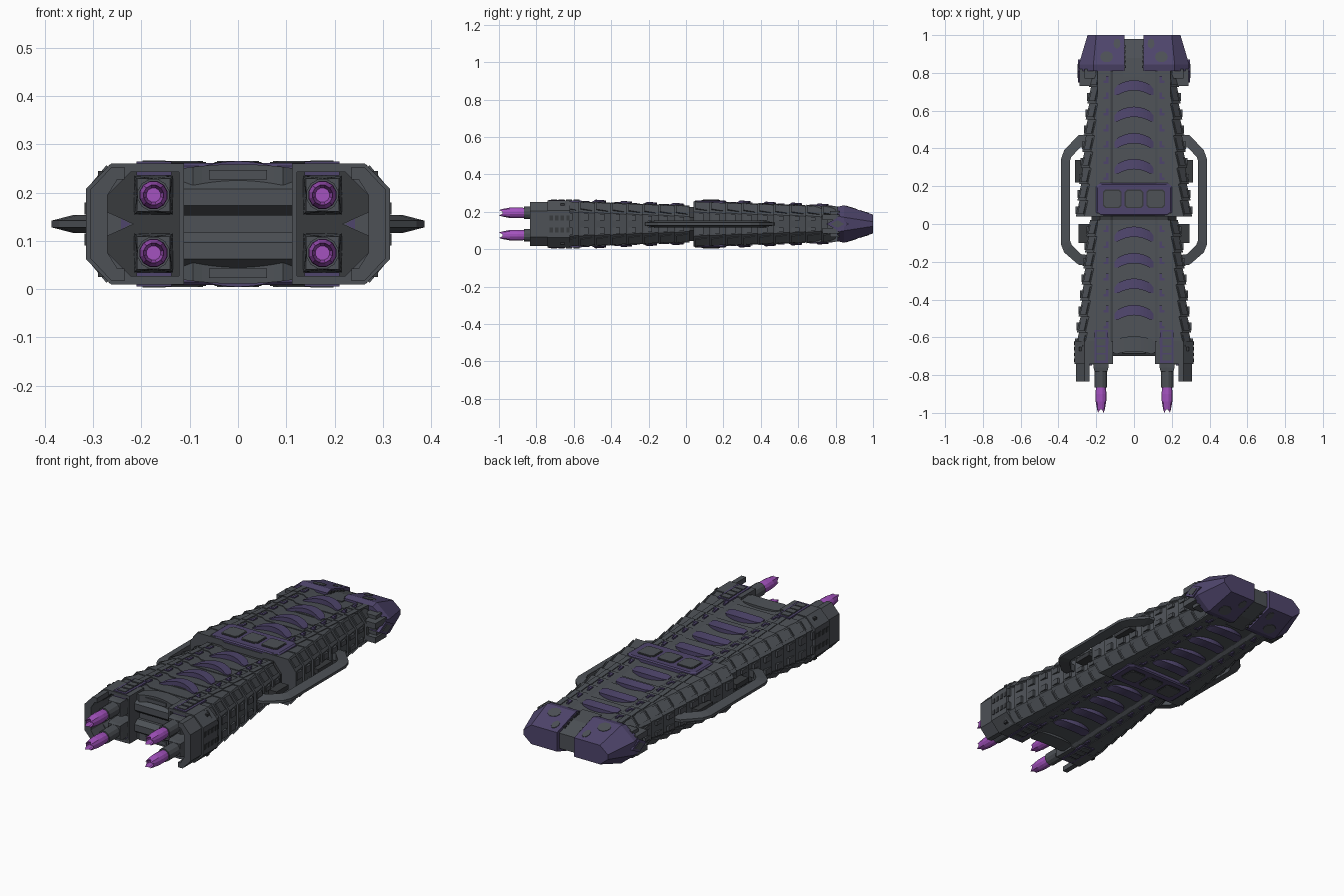
import bpy, bmesh, math

if "Cube" in bpy.data.objects:
    bpy.data.objects.remove(bpy.data.objects["Cube"])

MID = 0.135  # height of the horizontal symmetry plane; all parts are modelled around it


def material(name, rgb):
    m = bpy.data.materials.new(name)
    m.diffuse_color = (*rgb, 1)
    m.use_nodes = True
    m.node_tree.nodes["Principled BSDF"].inputs["Base Color"].default_value = m.diffuse_color
    return m


GREY = material("hull grey", (0.074, 0.082, 0.093))
DARK = material("dark recess grey", (0.040, 0.043, 0.048))
PURPLE = material("armour purple", (0.078, 0.060, 0.150))
GLOW = material("exhaust magenta", (0.37, 0.085, 0.52))


def loft(bm, loops, wrap=False):
    """Skin equal-length point loops; cap the ends, or wrap last to first."""
    vs = [[bm.verts.new(p) for p in lp] for lp in loops]
    n = len(vs[0])
    pairs = list(zip(vs, vs[1:])) + ([(vs[-1], vs[0])] if wrap else [])
    for a, b in pairs:
        for i in range(n):
            bm.faces.new((a[i], a[(i + 1) % n], b[(i + 1) % n], b[i]))
    if not wrap:
        bm.faces.new(vs[0])
        bm.faces.new(vs[-1][::-1])


def box(bm, x0, x1, y0, y1, z0, z1, z1b=None):
    """Box; z1 is the top at y0 and z1b the top at y1."""
    z1b = z1 if z1b is None else z1b
    loft(bm, [[(x0, y, z0), (x1, y, z0), (x1, y, t), (x0, y, t)] for y, t in ((y0, z1), (y1, z1b))])


def finish(bm, name, mat, mirror="xz"):
    bmesh.ops.recalc_face_normals(bm, faces=bm.faces)
    me = bpy.data.meshes.new(name)
    bm.to_mesh(me)
    bm.free()
    me.materials.append(mat)
    ob = bpy.data.objects.new(name, me)
    bpy.context.collection.objects.link(ob)
    ob.location.z = MID
    if mirror:
        mod = ob.modifiers.new("mirror", "MIRROR")
        mod.use_axis = ("x" in mirror, False, "z" in mirror)
        mod.use_mirror_merge = False
    return ob


def section(w, h, y):
    """Octagonal hull section with a shallow channel along the deck."""
    q = [(0.11, h - 0.01), (0.125, h), (w - 0.045, h), (w, h - 0.055)]
    right = q + [(x, -z) for x, z in q[::-1]]
    return [(x, y, z) for x, z in right + [(-x, z) for x, z in right[::-1]]]


# (rear y, front y, width range, height range) of the two tapering hull halves
SEGMENTS = {"rear": (0.81, 0.04, 0.222, 0.300, 0.092, 0.119),
            "front": (0.02, -0.66, 0.235, 0.303, 0.096, 0.121)}


def size(seg, y):
    y0, y1, w0, w1, h0, h1 = SEGMENTS[seg]
    t = (y0 - y) / (y0 - y1)
    return w0 + t * (w1 - w0), h0 + t * (h1 - h0)


# Hull halves: overlapping flared armour rings, with rails, notches and side plates
for seg, (ya, yb, *_) in SEGMENTS.items():
    rings, rails, notches, plates = (bmesh.new() for _ in range(4))
    N = 9 if seg == "rear" else 8
    d = (ya - yb) / N
    for i in range(N):
        a, b = ya - i * d, ya - (i + 1) * d
        (wa, ha), (wb, hb) = size(seg, a), size(seg, b)
        loft(rings, [section(wa - 0.003, ha - 0.002, a), section(wb + 0.008, hb + 0.002, b)])
        # rail blocks on the deck edge
        box(rails, 0.165, 0.192, b + 0.006, a, 0.05, hb + 0.005, ha + 0.002)
        # bracket notches beside the rail
        box(notches, 0.136, 0.162, b + 0.022, b + 0.034, 0.05, hb + 0.005)
        box(notches, 0.136, 0.147, b + 0.034, b + 0.058, 0.05, hb + 0.005)
        # plate on the sloping shoulder
        y0, y1 = b + 0.012, a - 0.012
        loops = []
        for y, k in ((y1, 0.001), (y0, 0.009)):
            w, h = size(seg, y)
            loops.append([(w - 0.038 + k, y, h - 0.008 + k), (w - 0.008 + k, y, h - 0.044 + k),
                          (w - 0.03, y, h - 0.06), (w - 0.06, y, h - 0.03)])
        loft(plates, loops)
        # upright plate on the side wall
        box(plates, 0.2, wb + 0.009, y0, y1 - 0.02, 0.018, hb - 0.062)
    finish(rings, seg + "_hull_rings", GREY, "")
    finish(rails, seg + "_deck_rails", GREY)
    finish(notches, seg + "_deck_notches", PURPLE)
    finish(plates, seg + "_shoulder_plates", GREY)

# Neck joining the halves
bm = bmesh.new()
loft(bm, [section(0.225, 0.09, 0.06), section(0.225, 0.09, 0.0)])
finish(bm, "hull_neck", DARK, "")


# Arched deck ribs: curved bands that bulge above the deck
def rib(bm, seg, yc, half, rise, reach=0.102, bow=0.034):
    loops = []
    for i in range(13):
        t = i / 6 - 1
        y, h = yc + bow * (1 - t * t), size(seg, yc)[1]
        hw = half * (0.6 if abs(t) == 1 else 1)
        z = h - 0.007 + rise * (1 - t * t)
        loops.append([(reach * t, y - hw, z + 0.002), (reach * t, y + hw, z - 0.002),
                      (reach * t, y + hw, h - 0.04), (reach * t, y - hw, h - 0.04)])
    loft(bm, loops)


bm = bmesh.new()
for seg, ys in (("rear", (0.70, 0.56, 0.42, 0.283)), ("front", (-0.075, -0.215, -0.35, -0.49))):
    for i, y in enumerate(ys):
        rib(bm, seg, y, 0.027, 0.019 if i < 3 else 0.0205)
finish(bm, "deck_ribs", PURPLE, "z")
bm = bmesh.new()
rib(bm, "front", -0.655, 0.04, 0.008, 0.112, 0.02)
finish(bm, "front_deck_lip", GREY, "z")

# Midship panel with three hatches
bm = bmesh.new()
loft(bm, [[(sx * a, 0.13 + sy * b, z) for sx, sy in ((-1, -.8), (-.9, -1), (.9, -1), (1, -.8), (1, .8), (.9, 1), (-.9, 1), (-1, .8))]
          for a, b, z in ((0.2, 0.086, 0.08), (0.2, 0.086, 0.12), (0.192, 0.08, 0.126))])
finish(bm, "midship_panel", PURPLE, "z")
for nm, r, top, mat in (("hatch_frames", 0.049, 0.128, DARK), ("hatches", 0.043, 0.131, GREY)):
    bm = bmesh.new()
    for cx in (-0.115, 0, 0.115):
        loft(bm, [[(cx + sx * r, 0.133 + sy * r, z) for sx, sy in
                   ((-1, -.75), (-.75, -1), (.75, -1), (1, -.75), (1, .75), (.75, 1), (-.75, 1), (-1, .75))]
                  for z in (0.122, top)])
    finish(bm, nm, mat, "z")

# Side grab loops: wide at the hull, thin at the outer edge
outer = [(0.24, .475), (0.295, .47), (0.37, .39), (0.386, .345), (0.386, -.11), (0.37, -.15), (0.295, -.215), (0.24, -.225)]
inner = [(0.24, .40), (0.285, .405), (0.332, .355), (0.34, .33), (0.34, -.085), (0.33, -.11), (0.28, -.16), (0.24, -.165)]
bm = bmesh.new()
loft(bm, [[(*o, 0.007), (*n, 0.019), (*n, -0.019), (*o, -0.007)] for o, n in zip(outer, inner)])
finish(bm, "side_loops", GREY, "x")
bm = bmesh.new()
box(bm, 0.25, 0.312, 0.22, 0.34, -0.012, 0.012)
box(bm, 0.23, 0.295, -0.1, 0.0, -0.012, 0.012)
finish(bm, "side_loop_mounts", DARK, "x")

# Tail prongs: two faceted purple wedges
bm = bmesh.new()
loft(bm, [[(x0, y, z), (x1, y, z), (x2, y, m), (x2, y, -m), (x1, y, -z), (x0, y, -z)]
          for y, x0, x1, x2, z, m in ((0.81, .05, .215, .288, .092, .042), (0.845, .05, .215, .292, .100, .036),
                                      (1.0, .05, .20, .246, .050, .012))])
finish(bm, "tail_prongs", PURPLE, "x")
bm = bmesh.new()
for cx, cy, rx, ry in ((0.145, 0.885, 0.034, 0.03), (0.09, 0.955, 0.018, 0.026)):
    loft(bm, [[(cx + rx * math.cos(k * math.pi / 5), cy + ry * math.sin(k * math.pi / 5),
                0.1 - (cy + ry * math.sin(k * math.pi / 5) - 0.845) * 0.3226 + dz) for k in range(10)]
              for dz in (-0.005, 0.002)])
finish(bm, "prong_patches", GREY)
bm = bmesh.new()
loft(bm, [[(x, y, z), (-x, y, z), (-x, y, -z), (x, y, -z)] for y, x, z in
          ((0.78, .055, .088), (0.88, .055, .075), (0.98, .052, .04))])
finish(bm, "tail_keel", GREY, "")
bm = bmesh.new()
for i in range(5):
    y = 0.825 + i * 0.026
    box(bm, 0.042, 0.06, y, y + 0.015, 0.03, 0.094 - i * 0.008)
finish(bm, "keel_teeth", DARK)
# Collar tabs and diamond badges where the prongs meet the hull
bm = bmesh.new()
for y0, x1, z0, z1 in ((0.73, .288, .022, .052), (0.755, .278, .0, .03), (0.77, .262, .05, .07)):
    box(bm, 0.2, x1, y0, 0.82, z0, z1)
finish(bm, "collar_tabs", GREY)
for nm, k, x1, mat in (("side_diamonds", 1, .296, PURPLE), ("side_diamond_cores", .6, .299, GREY)):
    bm = bmesh.new()
    loft(bm, [[(x, .81 + .06 * k, 0), (x, .81, .034 * k), (x, .81 - .06 * k, 0), (x, .81, -.034 * k)]
              for x in (.24, x1)])
    finish(bm, nm, mat, "x")


# Engine pods: hollow frames stepping forward at the bow
def frame(bm, outer_pts, inner_pts, y0, y1):
    loft(bm, [[(x, y, z) for x, z in pts] for pts, y in
              ((outer_pts, y0), (outer_pts, y1), (inner_pts, y1), (inner_pts, y0))], wrap=True)


def pod(x0, w, c, h):
    half = [(x0, h), (w - c, h), (w, h - c)]
    return half + [(x, -z) for x, z in half[::-1]]


bm = bmesh.new()
frame(bm, pod(.112, .315, .052, .125), pod(.122, .272, .05, .108), -0.62, -0.74)
finish(bm, "pod_frames", GREY, "x")
bm = bmesh.new()  # C-shaped outer cowl reaching further forward
cowl = [[(.235, .118), (.262, .118), (.307, .07)], [(.235, .092), (.25, .092), (.27, .06)]]
o, n = [p + [(x, -z) for x, z in p[::-1]] for p in cowl]
loft(bm, [[(a[0], -0.70, a[1]), (a[0], -0.835, a[1]), (b[0], -0.835, b[1]), (b[0], -0.70, b[1])]
          for a, b in zip(o, n)])
finish(bm, "pod_cowls", GREY, "x")
bm = bmesh.new()  # row of small side ports on the pod
for i in range(4):
    box(bm, 0.3, 0.318, -0.73 + i * 0.03, -0.712 + i * 0.03, 0.02, 0.045)
finish(bm, "pod_ports", DARK)
bm = bmesh.new()
box(bm, .118, .29, -0.672, -0.65, -.11, .11)
finish(bm, "pod_back_walls", DARK, "x")
bm = bmesh.new()
loft(bm, [[(.275, y, .027), (.275, y, -.027), (.215, y, 0)] for y in (-0.66, -0.745)])
finish(bm, "pod_wedges", GREY, "x")
bm = bmesh.new()
loft(bm, [[(.242, y, .011), (.242, y, -.011), (.222, y, 0)] for y in (-0.74, -0.748)])
finish(bm, "wedge_lights", PURPLE, "x")
# Framed plates on the pod tops
bm = bmesh.new()
box(bm, .138, .21, -0.735, -0.56, .10, .129, .125)
finish(bm, "pod_top_frames", PURPLE)
bm = bmesh.new()
for i in range(4):
    box(bm, .15, .198, -0.722 + i * .04, -0.69 + i * .04, .11, .132, .131)
finish(bm, "pod_top_plates", GREY)


# Nozzles and exhaust flames
def ring(y, r, n=12, star=1.0):
    cx, cz = 0.175, 0.06
    return [(cx + r * (star if k % 2 else 1) * math.cos(k * math.tau / n + math.pi / 4), y,
             cz + r * (star if k % 2 else 1) * math.sin(k * math.tau / n + math.pi / 4)) for k in range(n)]


bm = bmesh.new()
loft(bm, [ring(-0.66, .058, 8, .7), ring(-0.76, .056, 8, .62), ring(-0.78, .048, 8, .7)])
loft(bm, [ring(-0.70, .034), ring(-0.865, .034), ring(-0.865, .026), ring(-0.70, .026)], wrap=True)
finish(bm, "nozzles", GREY)
bm = bmesh.new()
tip = [(x, y + (0.018 if k % 3 else 0), z) for k, (x, y, z) in enumerate(ring(-1.0, .021))]
loft(bm, [ring(-0.80, .025), ring(-0.86, .027), ring(-0.90, .030), ring(-0.94, .029), tip, ring(-0.95, .015)])
finish(bm, "exhaust_flames", GLOW)

# Cross beams between the pods
bm = bmesh.new()
hexa = [(-.70, .038), (-.70, .072), (-.675, .09), (-.63, .09), (-.63, .018), (-.675, .018)]
loft(bm, [[(x, y, z) for y, z in hexa] for x in (-.115, .115)])
box(bm, -.06, .06, -.685, -.64, .092, .112)
finish(bm, "bow_cross_beams", GREY, "z")
